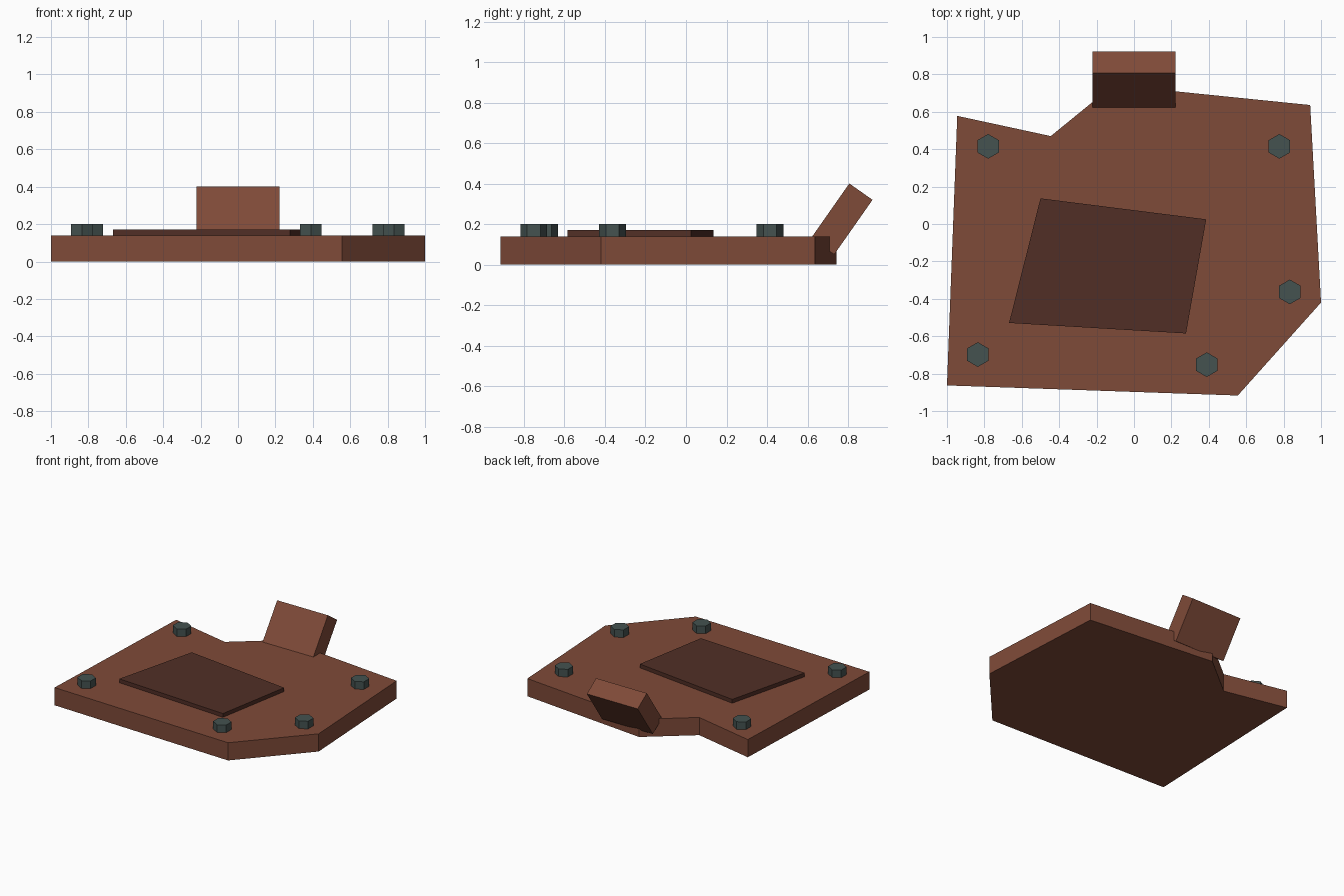
import bpy, bmesh, math
from mathutils import Matrix

if "Cube" in bpy.data.objects:
    bpy.data.objects.remove(bpy.data.objects["Cube"])


def material(name, rgb):
    m = bpy.data.materials.new(name)
    m.diffuse_color = (*rgb, 1)
    m.use_nodes = True
    m.node_tree.nodes["Principled BSDF"].inputs["Base Color"].default_value = m.diffuse_color
    return m


rust = material("rust brown", (0.212, 0.069, 0.040))
dark = material("dark brown", (0.082, 0.028, 0.019))
steel = material("grey steel", (0.058, 0.084, 0.080))


def add_object(name, bm, mat):
    bmesh.ops.recalc_face_normals(bm, faces=bm.faces)
    me = bpy.data.meshes.new(name)
    bm.to_mesh(me)
    bm.free()
    me.materials.append(mat)
    ob = bpy.data.objects.new(name, me)
    bpy.context.collection.objects.link(ob)
    return ob


def slab(name, outline, z0, z1, mat):
    """Extrude a flat outline from z0 up to z1."""
    bm = bmesh.new()
    face = bm.faces.new([bm.verts.new((x, y, z0)) for x, y in outline])
    ext = bmesh.ops.extrude_face_region(bm, geom=[face])
    top = [v for v in ext["geom"] if isinstance(v, bmesh.types.BMVert)]
    bmesh.ops.translate(bm, verts=top, vec=(0, 0, z1 - z0))
    return add_object(name, bm, mat)


# Torn armour plate
slab("base_plate", [(-1, -0.863), (0.555, -0.917), (1, -0.42), (0.942, 0.636),
                    (-0.11, 0.743), (-0.445, 0.47), (-0.945, 0.578)],
     0, 0.14, rust)

# Raised skewed patch
slab("patch_panel", [(-0.668, -0.529), (0.278, -0.585), (0.386, 0.025), (-0.5, 0.137)],
     0.13, 0.17, dark)

# Bent tab leaning off the back edge
bm = bmesh.new()
bmesh.ops.create_cube(bm, size=1, matrix=Matrix.Translation((0, 0.769, 0.225))
                      @ Matrix.Rotation(math.radians(-35), 4, "X")
                      @ Matrix.Diagonal((0.444, 0.14, 0.33, 1)))
add_object("bent_tab", bm, rust)

# Hexagonal bolt heads, points along y
for i, (x, y) in enumerate([(-0.78, 0.415), (0.777, 0.415), (0.833, -0.363),
                            (0.389, -0.752), (-0.835, -0.698)]):
    hexagon = [(x + 0.066 * math.sin(a * math.pi / 3), y + 0.066 * math.cos(a * math.pi / 3))
               for a in range(6)]
    slab(f"bolt_{i + 1}", hexagon, 0.12, 0.2, steel)
